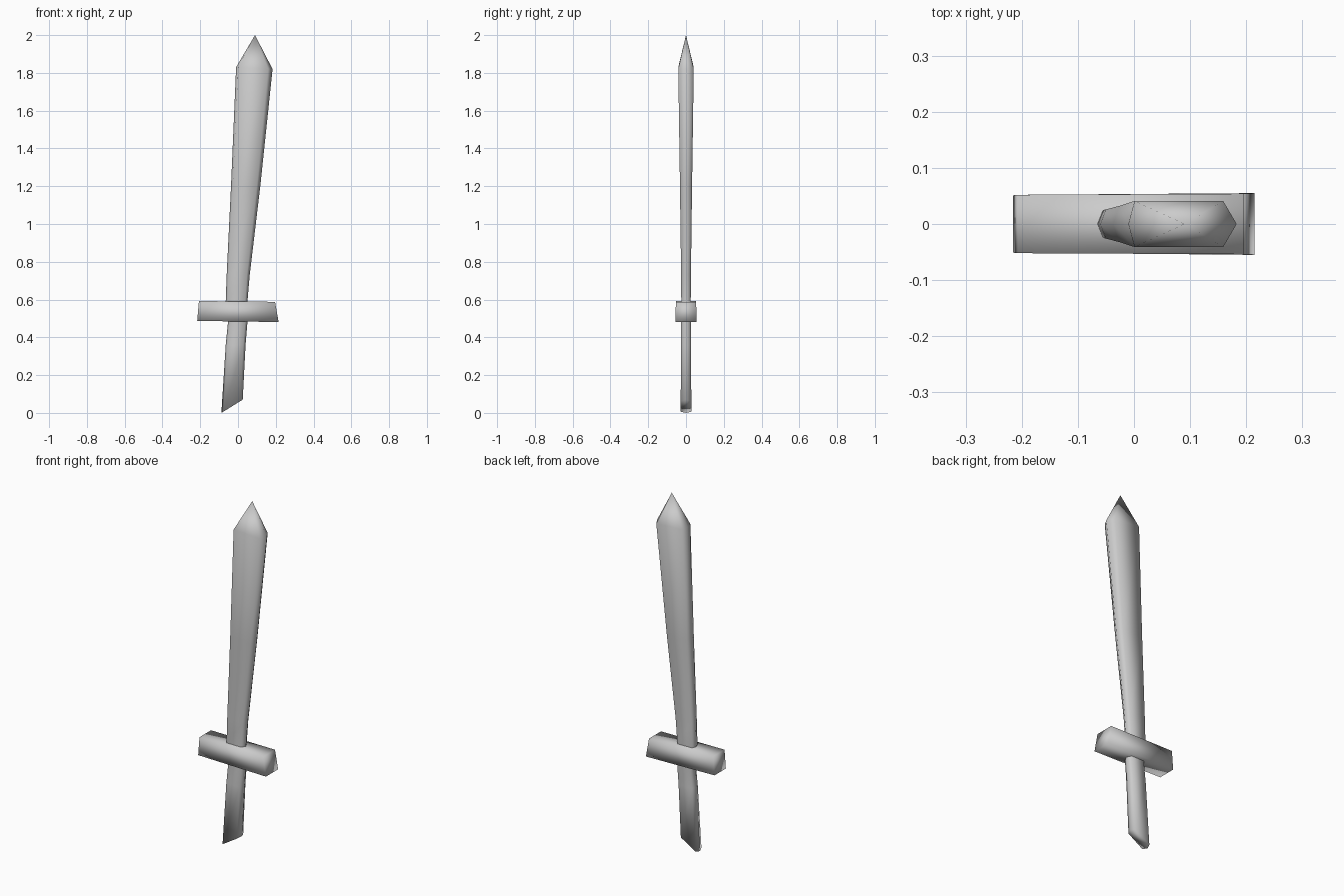
import bpy, bmesh

if "Cube" in bpy.data.objects:
    bpy.data.objects.remove(bpy.data.objects["Cube"])


def finish(name, bm):
    bmesh.ops.recalc_face_normals(bm, faces=bm.faces[:])
    mesh = bpy.data.meshes.new(name)
    bm.to_mesh(mesh)
    bm.free()
    for p in mesh.polygons:
        p.use_smooth = True
    obj = bpy.data.objects.new(name, mesh)
    bpy.context.collection.objects.link(obj)
    return obj


def hex_ring(bm, xl, zl, xr, zr, hy, bl, br):
    """Flattened hexagon; bl / br are the bevel widths at left and right edge."""
    pts = [(xl, 0), (xl + bl, -hy), (xr - br, -hy),
           (xr, 0), (xr - br, hy), (xl + bl, hy)]
    return [bm.verts.new((x, y, zl + (zr - zl) * (x - xl) / (xr - xl)))
            for x, y in pts]


def loft(name, sections, tip=None):
    bm = bmesh.new()
    rings = [hex_ring(bm, *s) for s in sections]
    for a, b in zip(rings, rings[1:]):
        for i in range(6):
            j = (i + 1) % 6
            bm.faces.new((a[i], a[j], b[j], b[i]))
    bm.faces.new(rings[0])
    if tip:
        t = bm.verts.new(tip)
        for i in range(6):
            bm.faces.new((rings[-1][i], rings[-1][(i + 1) % 6], t))
    else:
        bm.faces.new(rings[-1])
    return finish(name, bm)


# Blade and grip: one leaning hexagonal bar, slanted pommel end, pointed tip
loft("blade_and_grip", [
    (-0.088, 0.00, 0.025, 0.07, 0.028, 0.010, 0.012),
    (-0.065, 0.36, 0.040, 0.36, 0.027, 0.010, 0.012),
    (-0.052, 0.49, 0.050, 0.48, 0.026, 0.010, 0.012),
    (-0.065, 0.59, 0.050, 0.59, 0.025, 0.010, 0.013),
    (-0.060, 0.73, 0.062, 0.73, 0.026, 0.010, 0.015),
    (-0.037, 1.20, 0.118, 1.20, 0.032, 0.010, 0.019),
    (-0.010, 1.83, 0.183, 1.82, 0.041, 0.011, 0.024),
], tip=(0.09, 0, 2.0))

# Cross guard: slightly tapered block
bm = bmesh.new()
profile = [(-0.216, 0.487, 0.051), (0.215, 0.481, 0.055),
           (0.196, 0.588, 0.054), (-0.207, 0.592, 0.052)]
front = [bm.verts.new((x, -hy, z)) for x, z, hy in profile]
back = [bm.verts.new((x, hy, z)) for x, z, hy in profile]
bm.faces.new(front)
bm.faces.new(back[::-1])
for i in range(4):
    j = (i + 1) % 4
    bm.faces.new((front[i], front[j], back[j], back[i]))
finish("cross_guard", bm)
